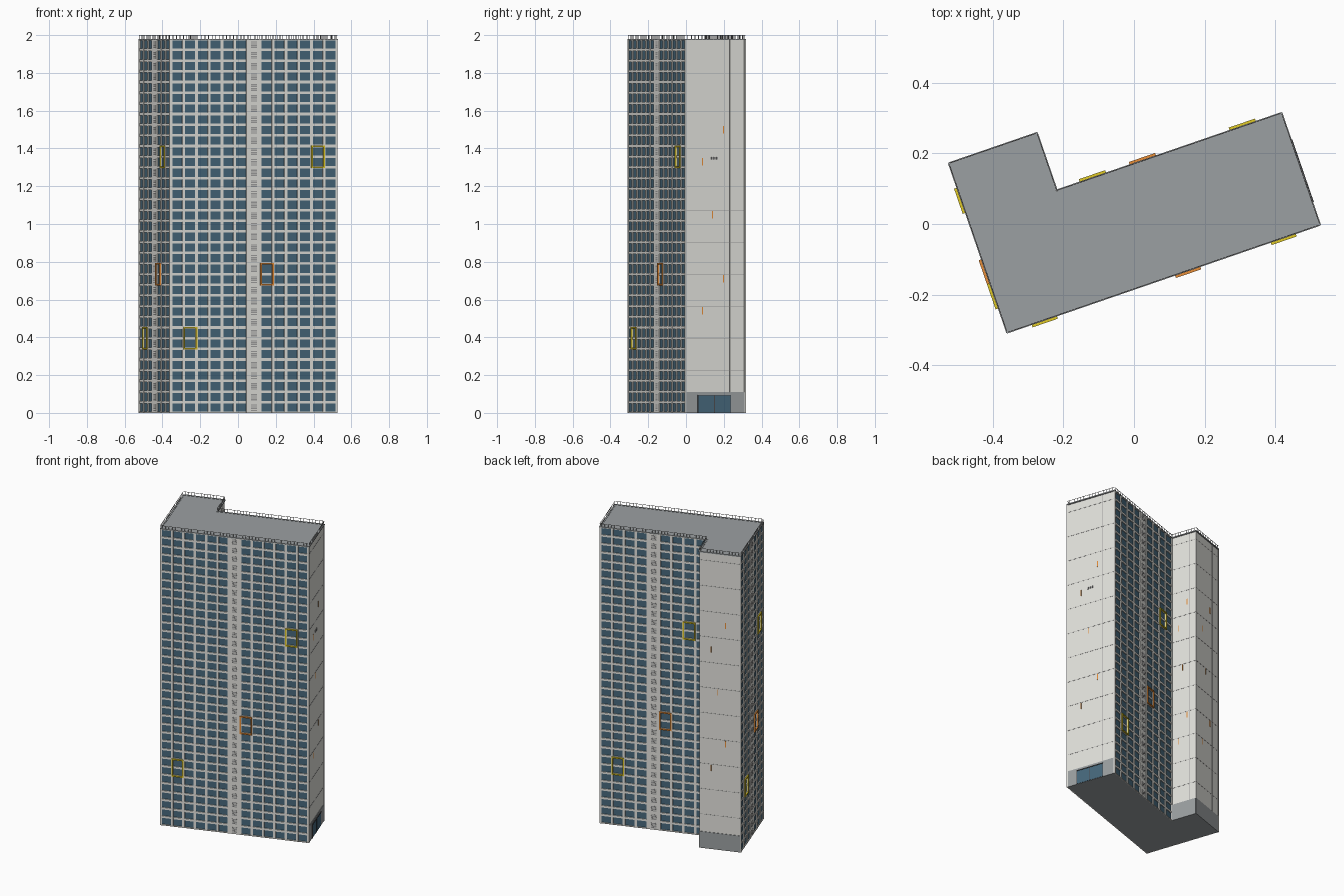
import bpy, bmesh, math
from mathutils import Vector

if "Cube" in bpy.data.objects:
    bpy.data.objects.remove(bpy.data.objects["Cube"])

ROOF_Z, FLOORS = 1.978, 35
FH = ROOF_Z / FLOORS
ANG = math.radians(19)


def material(name, rgb):
    m = bpy.data.materials.new(name)
    m.diffuse_color = (*rgb, 1)
    m.use_nodes = True
    m.node_tree.nodes["Principled BSDF"].inputs["Base Color"].default_value = m.diffuse_color
    return m


CONCRETE = material("concrete", (0.77, 0.765, 0.725))
GLASS = material("blue glass", (0.062, 0.138, 0.2))
GREY = material("roof grey", (0.33, 0.35, 0.36))
DARK = material("dark grey", (0.07, 0.07, 0.075))
YELLOW = material("yellow", (0.74, 0.58, 0.02))
ORANGE = material("orange", (0.8, 0.27, 0.04))
LOUVER = material("louver grey", (0.35, 0.35, 0.35))


def world(u, v):
    c, s = math.cos(ANG), math.sin(ANG)
    return Vector((-0.357 + u * c - v * s, -0.303 + u * s + v * c, 0))


# L-shaped plan, counter-clockwise
PLAN = [world(*p) for p in
        [(0, 0), (0.93, 0), (0.93, 0.328), (0.257, 0.328), (0.257, 0.5), (0, 0.5)]]


class Wall:
    """A wall frame: a runs left to right seen from outside, d runs outwards."""
    def __init__(self, i):
        self.o, end = PLAN[i], PLAN[(i + 1) % 6]
        self.len = (end - self.o).length
        self.t = (end - self.o).normalized()
        self.n = Vector((self.t.y, -self.t.x, 0))

    def box(self, bm, a0, a1, d0, d1, z0, z1):
        def pt(a, d, z):
            return bm.verts.new(self.o + self.t * a + self.n * d + Vector((0, 0, z)))
        lo = [pt(a, d, z0) for a, d in ((a0, d0), (a0, d1), (a1, d1), (a1, d0))]
        hi = [pt(a, d, z1) for a, d in ((a0, d0), (a0, d1), (a1, d1), (a1, d0))]
        bm.faces.new(lo)
        bm.faces.new(hi[::-1])
        for k in range(4):
            j = (k + 1) % 4
            bm.faces.new((lo[k], hi[k], hi[j], lo[j]))


def finish(bm, name, *mats):
    bmesh.ops.recalc_face_normals(bm, faces=bm.faces)
    mesh = bpy.data.meshes.new(name)
    bm.to_mesh(mesh)
    bm.free()
    for m in mats:
        mesh.materials.append(m)
    ob = bpy.data.objects.new(name, mesh)
    bpy.context.collection.objects.link(ob)
    return ob


walls = [Wall(i) for i in range(6)]
CURTAIN = {0: 13, 2: 9, 5: 7}          # wall index: number of bays
BLANK = [1, 3, 4]

# Tower body: glass behind the grids, concrete on the blank walls
bm = bmesh.new()
lo = [bm.verts.new(p) for p in PLAN]
hi = [bm.verts.new(p + Vector((0, 0, ROOF_Z))) for p in PLAN]
bm.faces.new(lo[::-1]).material_index = 2
bm.faces.new(hi).material_index = 2
for i in range(6):
    j = (i + 1) % 6
    bm.faces.new((lo[i], lo[j], hi[j], hi[i])).material_index = 1 if i in CURTAIN else 0
finish(bm, "tower_body", CONCRETE, GLASS, GREY)

# Curtain walls: piers, floor bands, middle service bay, accent frames
grid, louvers = bmesh.new(), bmesh.new()
frames = {"yellow": bmesh.new(), "orange": bmesh.new()}
for i, bays in CURTAIN.items():
    w = walls[i]
    bw = w.len / bays
    for k in range(bays + 1):
        a = k * bw
        w.box(grid, max(a - 0.0075, -0.004), min(a + 0.0075, w.len + 0.004), -0.002, 0.006, 0, ROOF_Z)
    for f in range(FLOORS + 1):
        z = f * FH
        w.box(grid, 0, w.len, -0.002, 0.005, max(z - 0.0068, 0), min(z + 0.0068, ROOF_Z))
    mid = bays // 2
    w.box(grid, mid * bw, (mid + 1) * bw, -0.002, 0.0052, 0, ROOF_Z)
    for f in range(FLOORS):
        for s in range(4):
            z = f * FH + 0.010 + s * 0.0095
            w.box(louvers, (mid + 0.27) * bw, (mid + 0.73) * bw, 0.004, 0.006, z, z + 0.006)
    for bay, floor, col in ((1, 6, "yellow"), (mid + 1, 12, "orange"), (bays - 2, 23, "yellow")):
        a0, a1 = bay * bw - 0.002, (bay + 1) * bw + 0.002
        z0, z1, t = floor * FH - 0.003, (floor + 2) * FH + 0.003, 0.008
        b = frames[col]
        w.box(b, a0, a0 + t, 0, 0.013, z0, z1)
        w.box(b, a1 - t, a1, 0, 0.013, z0, z1)
        w.box(b, a0 + t, a1 - t, 0, 0.013, z0, z0 + t)
        w.box(b, a0 + t, a1 - t, 0, 0.013, z1 - t, z1)
finish(grid, "facade_grid", CONCRETE)
finish(louvers, "service_louvers", LOUVER)
finish(frames["yellow"], "yellow_window_frames", YELLOW)
finish(frames["orange"], "orange_window_frames", ORANGE)

# Blank walls: plinth, panel joints, slim orange strips
plinth, joints, strips = bmesh.new(), bmesh.new(), bmesh.new()
for i in BLANK:
    w = walls[i]
    w.box(plinth, 0, w.len, -0.002, 0.003, 0, 0.11)
    for f in range(4, FLOORS, 3):
        w.box(joints, 0, w.len, -0.001, 0.0008, f * FH - 0.001, f * FH + 0.001)
    a = 0.75 * w.len
    w.box(joints, a - 0.001, a + 0.001, -0.001, 0.0008, 0.11, ROOF_Z)
    for frac, z in ((0.28, 1.33), (0.45, 1.05), (0.28, 0.54), (0.64, 1.5), (0.64, 0.71)):
        a = frac * w.len
        w.box(strips, a - 0.0025, a + 0.0025, -0.001, 0.002, z - 0.02, z + 0.02)
finish(plinth, "plinth", GREY)
finish(joints, "panel_joints", LOUVER)
finish(strips, "orange_strips", ORANGE)

# Entrance in the right-hand wall
w = walls[1]
bm = bmesh.new()
a0, a1 = 0.2 * w.len, 0.76 * w.len
w.box(bm, a0, a1, 0, 0.005, 0.002, 0.092)
finish(bm, "entrance_glass", GLASS)
bm = bmesh.new()
for a in (a0, a1, (a0 + a1) / 2):
    w.box(bm, a - 0.0015, a + 0.0015, 0, 0.007, 0, 0.094)
w.box(bm, a0 - 0.0015, a1 + 0.0015, 0, 0.008, 0.091, 0.096)
finish(bm, "entrance_frame", DARK)

# Small wall vents
bm = bmesh.new()
for k in range(3):
    a = 0.43 * w.len + k * 0.014
    w.box(bm, a, a + 0.008, 0, 0.003, 1.342, 1.356)
finish(bm, "wall_vents", LOUVER)

# Roof edge coping and guard rail
coping, rail = bmesh.new(), bmesh.new()
for w in walls:
    w.box(coping, -0.004, w.len + 0.004, -0.004, 0.006, ROOF_Z - 0.005, ROOF_Z + 0.002)
    n = round(w.len / 0.02)
    for k in range(n):
        a = (k + 0.5) * w.len / n
        w.box(rail, a - 0.001, a + 0.001, 0.002, 0.004, ROOF_Z, 2.0)
    w.box(rail, 0, w.len, 0.002, 0.004, 1.998, 2.0)
finish(coping, "roof_coping", GREY)
finish(rail, "roof_guard_rail", LOUVER)
